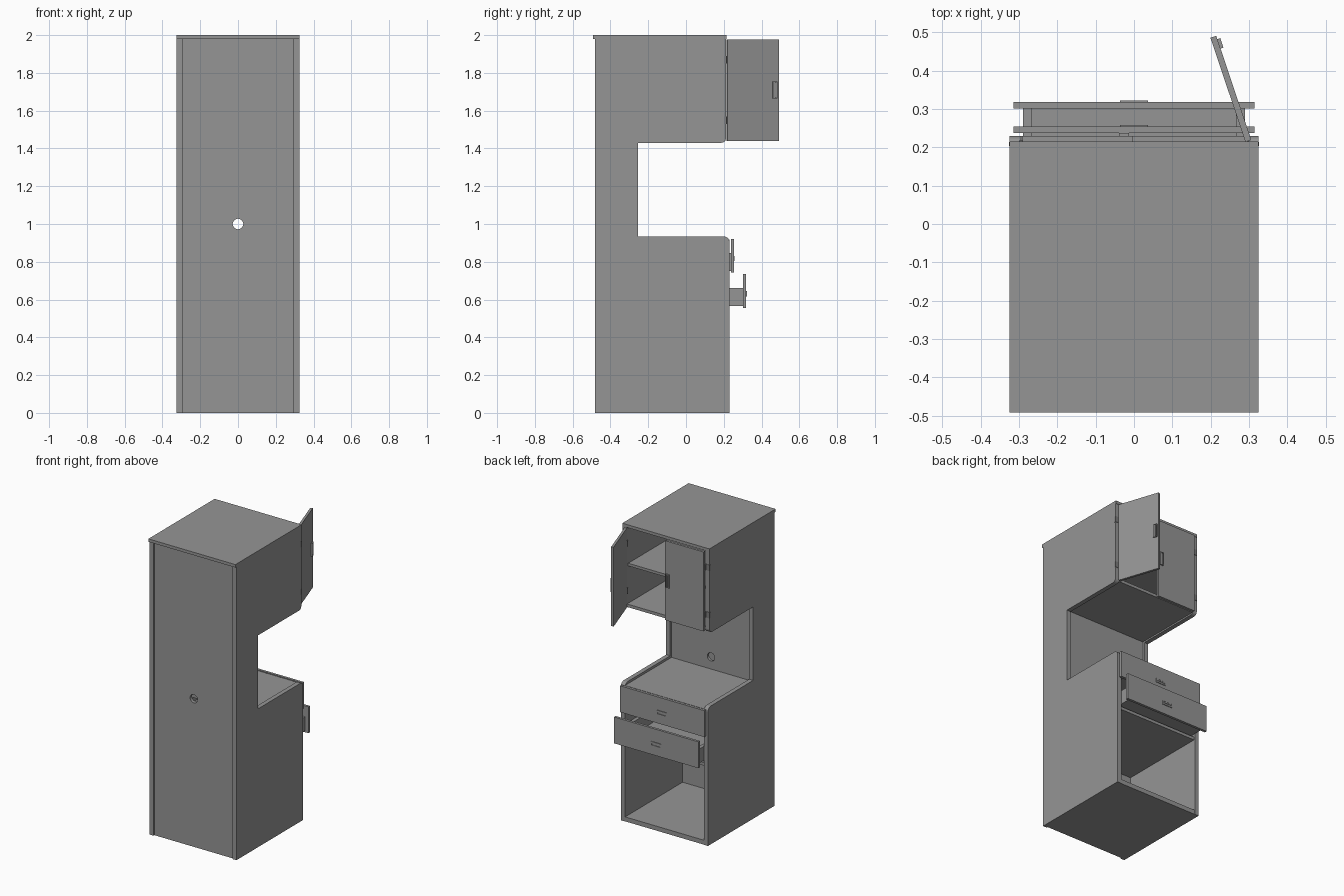
import bpy, bmesh, math
from mathutils import Matrix, Vector

if "Cube" in bpy.data.objects:
    bpy.data.objects.remove(bpy.data.objects["Cube"])


def material(name, value):
    mat = bpy.data.materials.new(name)
    mat.diffuse_color = (value, value, value, 1)
    mat.use_nodes = True
    mat.node_tree.nodes["Principled BSDF"].inputs["Base Color"].default_value = mat.diffuse_color
    return mat


BODY = material("dark_grey", .3)
METAL = material("darker_grey", .2)


def finish(bm, name, mat=BODY):
    bmesh.ops.recalc_face_normals(bm, faces=bm.faces)
    me = bpy.data.meshes.new(name)
    bm.to_mesh(me)
    bm.free()
    me.materials.append(mat)
    ob = bpy.data.objects.new(name, me)
    bpy.context.collection.objects.link(ob)
    return ob


def add_box(bm, lo, hi):
    lo, hi = Vector(lo), Vector(hi)
    mat = Matrix.Translation((lo + hi) / 2) @ Matrix.Diagonal((*(hi - lo), 1))
    bmesh.ops.create_cube(bm, size=1, matrix=mat)


def box(name, *pairs):
    """One object made of one or more (low corner, high corner) boxes."""
    bm = bmesh.new()
    for lo, hi in pairs:
        add_box(bm, lo, hi)
    return finish(bm, name)


def arc(cy, cz, r, a0, a1, n=6):
    return [(cy + r * math.cos(math.radians(a0 + (a1 - a0) * i / n)),
             cz + r * math.sin(math.radians(a0 + (a1 - a0) * i / n))) for i in range(n + 1)]


def drill(ob, x, z, r):
    """Cut a round cable hole along y."""
    bm = bmesh.new()
    bmesh.ops.create_cone(bm, cap_ends=True, segments=24, radius1=r, radius2=r, depth=2,
                          matrix=Matrix.Translation((x, 0, z)) @ Matrix.Rotation(math.pi / 2, 4, 'X'))
    cutter = finish(bm, "hole_cutter")
    cutter.hide_render = True
    mod = ob.modifiers.new("hole", 'BOOLEAN')
    mod.operation, mod.solver, mod.object = 'DIFFERENCE', 'EXACT', cutter
    bpy.context.view_layer.objects.active = ob
    bpy.ops.object.modifier_apply(modifier=mod.name)
    bpy.data.objects.remove(cutter)


def handle(name, w, h, d, vertical=False):
    """Flush pull: rectangular frame around a small grip, facing +y from y = 0."""
    t = 0.005
    parts = [((-w, 0, h - t), (w, d, h)), ((-w, 0, -h), (w, d, -h + t)),
             ((-w, 0, -h + t), (-w + t, d, h - t)), ((w - t, 0, -h + t), (w, d, h - t))]
    if vertical:
        parts.append(((0, 0, -h + t), (w - t, d * .7, h - t)))
    else:
        parts.append(((-w + t, 0, 0), (w - t, d * .7, h - t)))
    return box(name, *parts)


# C-shaped side panels with rounded front corners at the niche
profile = ([(-.481, 0), (.23, 0)] + arc(.20, .904, .03, 0, 90) + [(-.253, .934), (-.253, 1.43)]
           + arc(.187, 1.455, .025, -90, 0) + [(.212, 1.98), (-.481, 1.98)])
for side, s in (("left", -1), ("right", 1)):
    bm = bmesh.new()
    face = bm.faces.new([bm.verts.new((s * .295, y, z)) for y, z in profile])
    ext = bmesh.ops.extrude_face_region(bm, geom=[face])
    bmesh.ops.translate(bm, vec=(s * .03, 0, 0),
                        verts=[v for v in ext["geom"] if isinstance(v, bmesh.types.BMVert)])
    finish(bm, side + "_side_panel")

# Horizontal boards
W = .295
box("top_board", ((-.325, -.492, 1.98), (.325, .215, 2)))
box("base_board", ((-W, -.465, 0), (W, .228, .03)))
box("drawer_shelf", ((-W, -.45, .53), (W, .222, .55)))
box("worktop", ((-W, -.275, .895), (W, .23, .918)))
box("upper_floor", ((-W, -.45, 1.44), (W, .208, 1.46)))
box("upper_shelf", ((-W, -.45, 1.712), (W, .195, 1.73)))

# Back sheet, lower compartment back, and niche wall with the cable hole
back = box("back_panel", ((-W, -.472, 0), (W, -.45, 1.98)))
box("compartment_back", ((-W, -.405, .03), (W, -.385, .53)))
niche = box("niche_wall", ((-W, -.285, .9), (W, -.267, 1.455)))
for board in (back, niche):
    drill(board, 0, 1.0, .028)


# Drawers: upper closed, lower pulled out
def drawer(name, z, y):
    box(name + "_front", ((-.315, y, z), (.315, y + .017, z + .178)))
    x, t, b, h, d = .29, .024, z + .01, z + .105, y - .58
    box(name + "_box", ((-x, d, b), (-x + t, y, h)), ((x - t, d, b), (x, y, h)),
        ((-x + t, d, b), (x - t, d + t, h)), ((-x + t, d + t, b), (x - t, y, b + .012)))
    pull = handle(name + "_handle", .037, .014, .004)
    pull.location = (0, y + .017, z + .075)


drawer("upper_drawer", .742, .237)
drawer("lower_drawer", .556, .301)


# Doors: built from the hinge edge; s is the side, angle opens them
def door(name, s, x, angle):
    leaf = box(name, ((min(0, -s * .287), 0, 1.44), (max(0, -s * .287), .016, 1.976)))
    pull = handle(name + "_handle", .013, .045, .008, vertical=True)
    pull.parent = leaf
    pull.location = (-s * .265, .016, 1.71)
    leaf.location = (x, .214, 0)
    leaf.rotation_euler.z = math.radians(angle)


door("left_door", -1, -.291, 0)
door("right_door", 1, .291, -71.4)

# Door hinges: knuckle and plate
for side, s in (("left", -1), ("right", 1)):
    bm = bmesh.new()
    for z in (1.55, 1.87):
        add_box(bm, (s * .308 - .0185, .203, z - .02), (s * .308 + .0185, .2145, z + .02))
        bmesh.ops.create_cone(bm, cap_ends=True, segments=12, radius1=.005, radius2=.005,
                              depth=.04, matrix=Matrix.Translation((s * .295, .215, z)))
    finish(bm, side + "_hinges", METAL)
